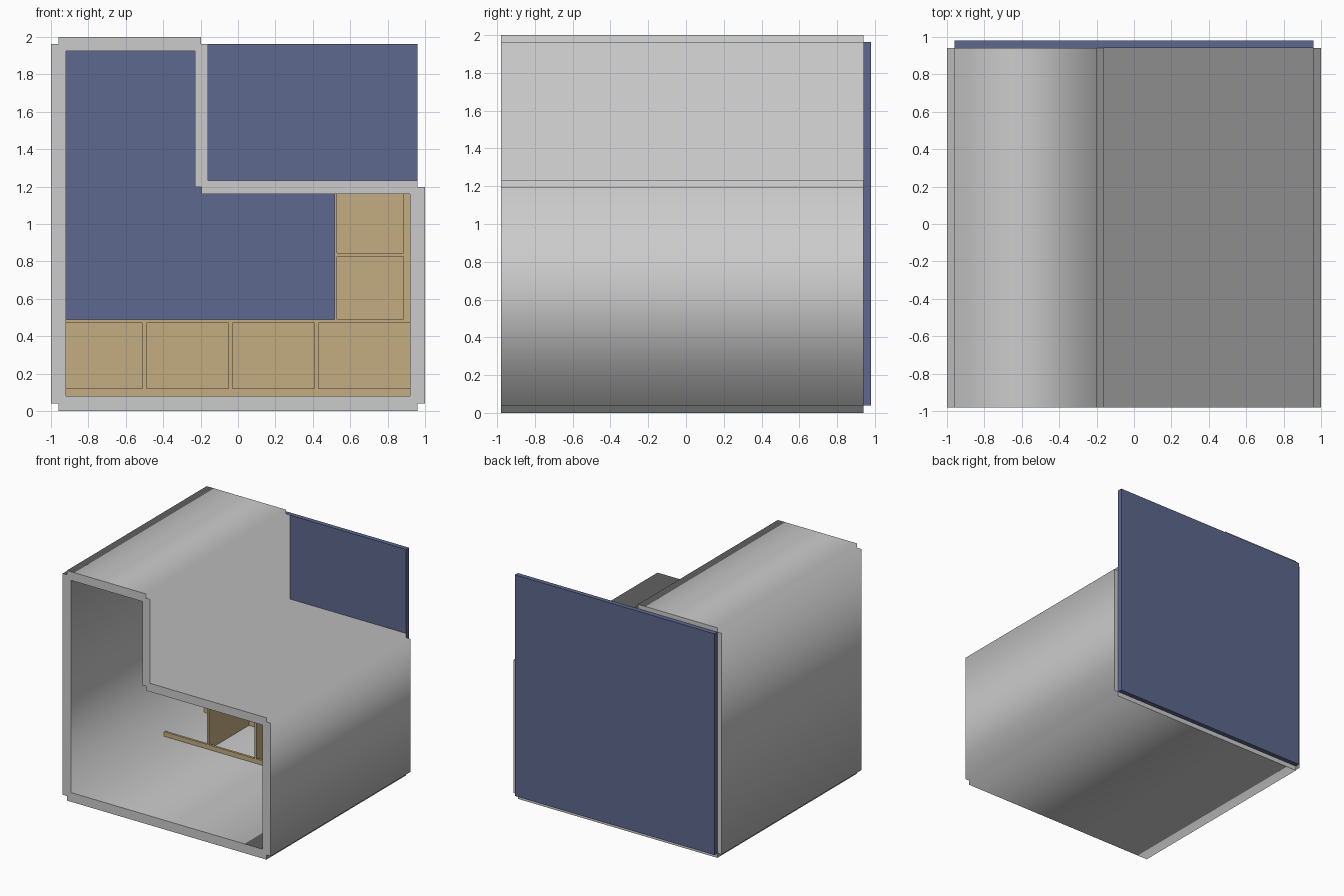
import bpy
from math import pi

if "Cube" in bpy.data.objects:
    bpy.data.objects.remove(bpy.data.objects["Cube"])


def material(name, rgb):
    m = bpy.data.materials.new(name)
    m.diffuse_color = (*rgb, 1)
    m.use_nodes = True
    m.node_tree.nodes["Principled BSDF"].inputs["Base Color"].default_value = m.diffuse_color
    return m


wood = material("wood", (0.55, 0.42, 0.22))
blue = material("dark_blue", (0.11, 0.14, 0.27))


def box(name, x, y, z, mat=None):
    """Box from (min, max) ranges."""
    bpy.ops.mesh.primitive_cube_add(
        size=1, location=[(a + b) / 2 for a, b in (x, y, z)])
    o = bpy.context.object
    o.name = name
    o.scale = [b - a for a, b in (x, y, z)]
    bpy.ops.object.transform_apply(location=False, rotation=False, scale=True)
    if mat:
        o.data.materials.append(mat)
    return o


# stepped shell: outer and inner outline in x/z, extruded along y
outer = [(-.96, 0), (.96, 0), (.96, .04), (1, .04), (1, 1.197), (.96, 1.197),
         (.96, 1.233), (-.16, 1.233), (-.16, 1.963), (-.197, 1.963), (-.197, 2),
         (-.96, 2), (-.96, 1.963), (-1, 1.963), (-1, .04), (-.96, .04)]
inner = [(-.92, .08), (.92, .08), (.92, 1.16), (-.195, 1.16),
         (-.195, 1.197), (-.23, 1.197), (-.23, 1.925), (-.92, 1.925)]
cu = bpy.data.curves.new("stepped_shell", 'CURVE')
cu.dimensions = '2D'
cu.fill_mode = 'BOTH'
cu.extrude = 0.96
for loop in (outer, inner):
    s = cu.splines.new('POLY')
    s.points.add(len(loop) - 1)
    for p, (x, z) in zip(s.points, loop):
        p.co = (x, z, 0, 1)
    s.use_cyclic_u = True
shell = bpy.data.objects.new("stepped_shell", cu)
bpy.context.collection.objects.link(shell)
shell.location.y = -0.02
shell.rotation_euler.x = pi / 2
bpy.context.view_layer.objects.active = shell
shell.select_set(True)
bpy.ops.object.convert(target='MESH')

# square back panel
box("back_panel", (-.96, .96), (.94, .98), (.04, 1.963), blue)

# L-shaped shelving inside: front edge, back panel position
F, B = 0.30, 0.85
D = (F, B)
box("low_shelf_top", (-.92, .92), D, (.472, .49), wood)
box("low_shelf_back", (-.92, .92), (B, B + .02), (.08, .49), wood)
box("low_shelf_lip", (-.92, .92), (F, F + .02), (.08, .12), wood)
for i, x in enumerate((-.51, -.05, .41)):
    box(f"low_divider_{i}", (x, x + .02), D, (.08, .472), wood)

box("tall_shelf_side", (.515, .53), D, (.49, 1.16), wood)
box("tall_shelf_back", (.515, .92), (B, B + .02), (.49, 1.16), wood)
box("tall_shelf_lip", (.885, .92), (F, F + .02), (.49, 1.16), wood)
box("tall_shelf_board", (.53, .92), D, (.825, .845), wood)
